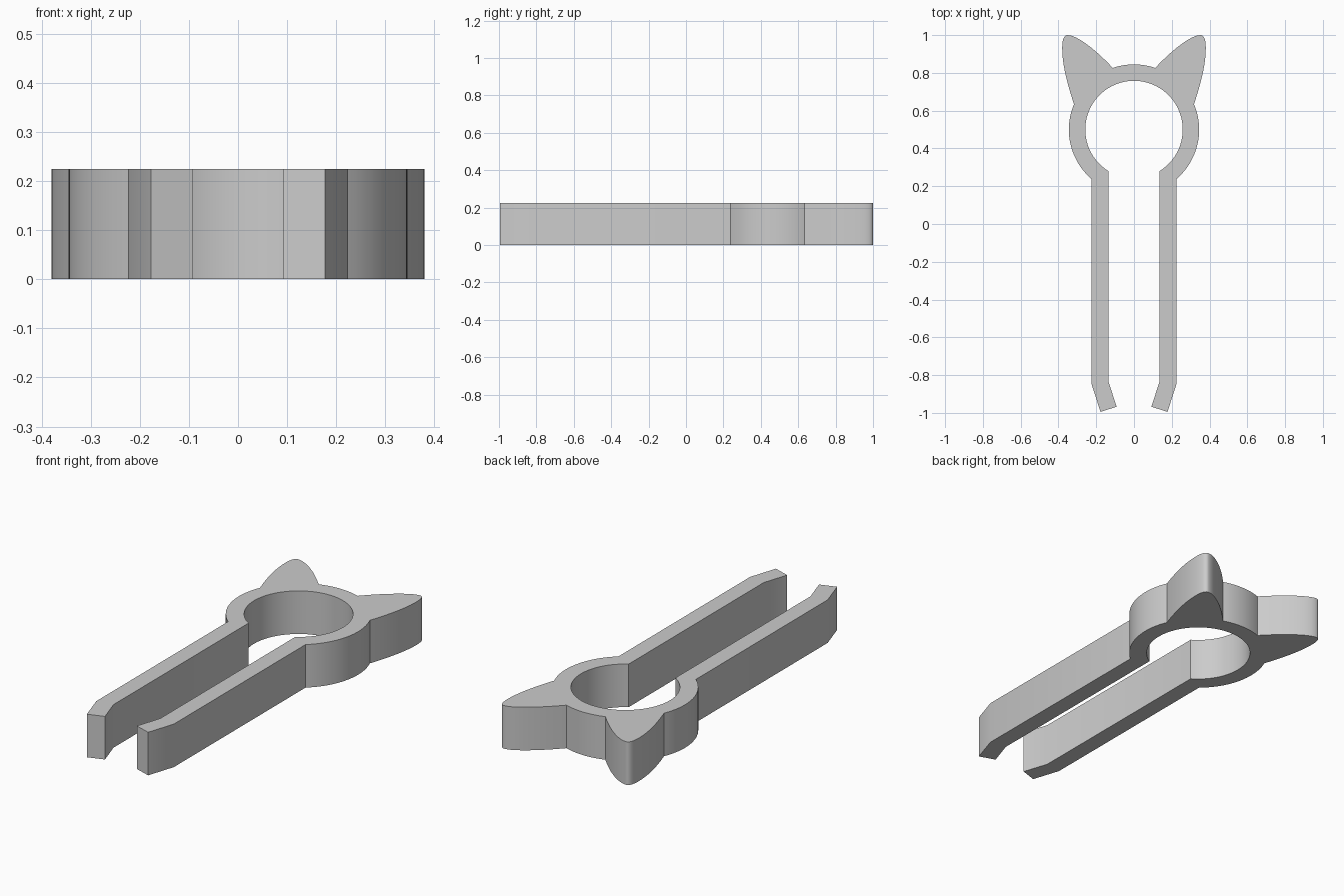
import bpy
import bmesh
from math import sin, cos, acos, radians, degrees
from mathutils import Vector
from mathutils.geometry import interpolate_bezier

old = bpy.data.objects.get("Cube")
if old:
    bpy.data.objects.remove(old, do_unlink=True)

HEIGHT = 0.225
RING_Y = 0.5
OUTER_R, INNER_R = 0.345, 0.258
LEG_OUT, LEG_IN = 0.224, 0.135


def arc(radius, start, end, steps):
    """Points on a circle round the ring centre, angles in degrees."""
    angles = [radians(start + (end - start) * i / steps) for i in range(steps + 1)]
    return [Vector((radius * cos(a), RING_Y + radius * sin(a))) for a in angles]


def bezier(a, h1, h2, b, steps=12):
    pts = interpolate_bezier(*(Vector((*p, 0)) for p in (a, h1, h2, b)), steps + 1)
    return [p.to_2d() for p in pts]


# Ring sections: crown between the ears, cheek below the ear, inner bore
crown = arc(OUTER_R, 90, 71, 8)
cheek = arc(OUTER_R, 23, -degrees(acos(LEG_OUT / OUTER_R)), 20)
bore = arc(INNER_R, -degrees(acos(LEG_IN / INNER_R)), 90, 40)

# Ear with a rounded tip
tip, side = (0.352, 1.0), (0.38, 0.93)
ear = (bezier(crown[-1], (0.2, 0.92), (0.3, 1.0), tip)[1:]
       + bezier(tip, (0.372, 1.0), (0.38, 0.975), side)[1:]
       + bezier(side, (0.38, 0.84), (0.35, 0.73), cheek[0])[1:-1])

# Straight leg with an inward-bent foot
leg = [Vector(p) for p in ((LEG_OUT, -0.85), (0.177, -0.995),
                           (0.092, -0.967), (LEG_IN, -0.835))]

# Mirror the half outline into one closed profile
half = crown + ear + cheek + leg + bore
mirrored = [Vector((-p.x, p.y)) for p in reversed(half[1:-1])]
outline = half + mirrored

# Extrude the profile into the clip
bm = bmesh.new()
base = bm.faces.new([bm.verts.new((p.x, p.y, 0)) for p in outline])
top = bmesh.ops.extrude_face_region(bm, geom=[base], use_keep_orig=True)
bmesh.ops.translate(bm, vec=(0, 0, HEIGHT),
                    verts=[v for v in top["geom"] if isinstance(v, bmesh.types.BMVert)])
bmesh.ops.recalc_face_normals(bm, faces=bm.faces)
mesh = bpy.data.meshes.new("eared_clip")
bm.to_mesh(mesh)
bm.free()
clip = bpy.data.objects.new("eared_clip", mesh)
bpy.context.collection.objects.link(clip)

# Plain grey plastic
grey = bpy.data.materials.new("grey_plastic")
grey.use_nodes = True
colour = (0.6, 0.6, 0.6, 1)
grey.diffuse_color = colour
grey.node_tree.nodes["Principled BSDF"].inputs["Base Color"].default_value = colour
mesh.materials.append(grey)

bpy.context.view_layer.objects.active = clip
clip.select_set(True)
bpy.ops.object.shade_smooth_by_angle(angle=radians(30))
